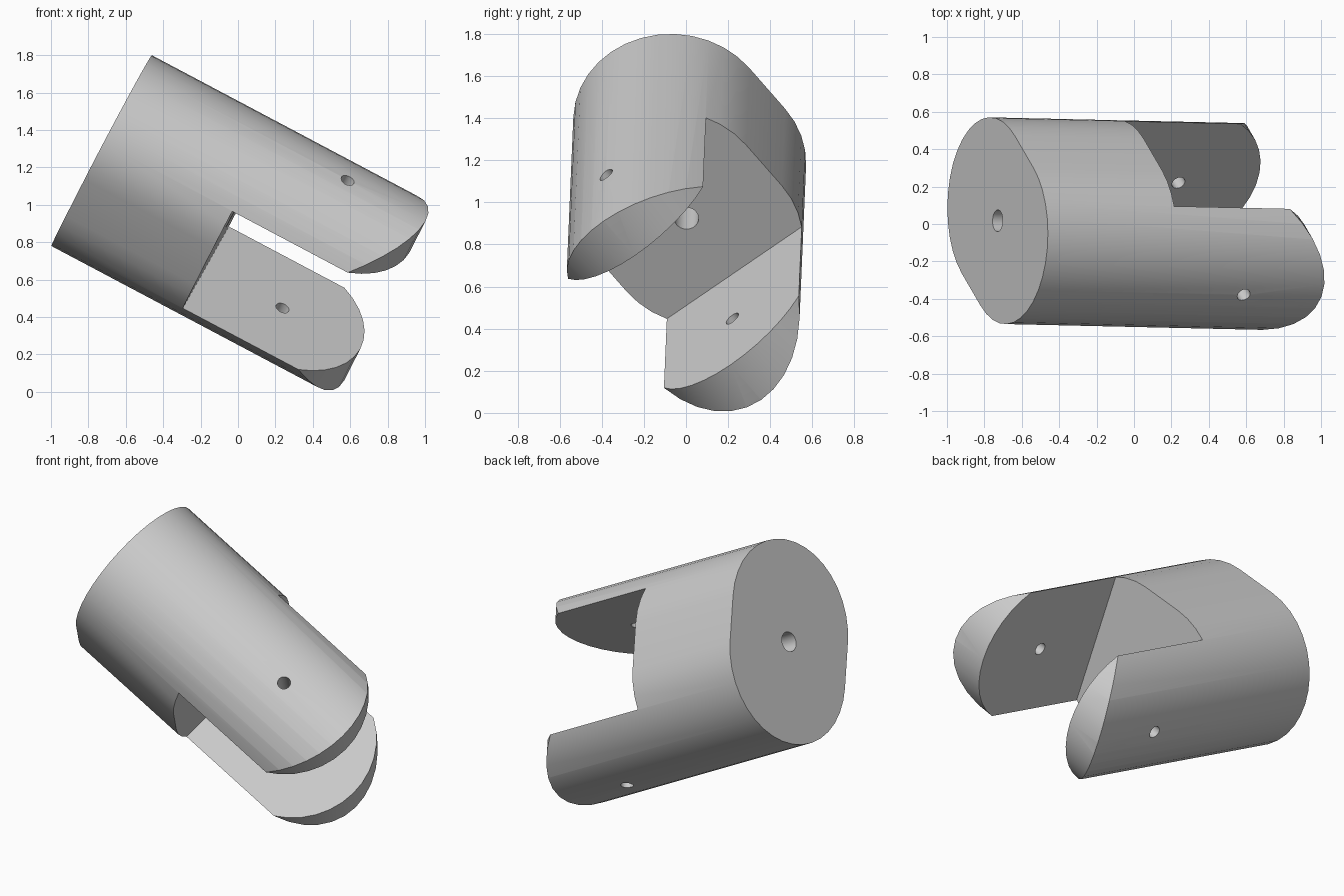
import bpy, bmesh, math
from mathutils import Matrix, Vector

cube = bpy.data.objects.get("Cube")
if cube:
    bpy.data.objects.remove(cube, do_unlink=True)

# Local frame: x along the body, y across the cheeks, z through the cheeks
R = 0.468          # rounding radius of the body section
SPREAD = 0.138     # half distance between the two rounding centres
BACK = -0.78       # closed end; the slot floor is at zero
PIN = 0.464        # pin hole and centre of the rounded tips
SLOT = 0.369       # half width of the slot

metal = bpy.data.materials.new("light grey metal")
grey = (0.6, 0.6, 0.6, 1)
metal.diffuse_color = grey
metal.use_nodes = True
metal.node_tree.nodes["Principled BSDF"].inputs["Base Color"].default_value = grey


def arc(cx, cy, r, start, end, n=18):
    steps = [math.radians(start + (end - start) * i / n) for i in range(n + 1)]
    return [(cx + r * math.cos(t), cy + r * math.sin(t)) for t in steps]


def prism(name, points, place, low, high):
    """Extrude a closed outline; place maps (u, v, depth) to local xyz."""
    bm = bmesh.new()
    face = bm.faces.new([bm.verts.new(place(u, v, low)) for u, v in points])
    side = bmesh.ops.extrude_face_region(bm, geom=[face])["geom"]
    shift = Vector(place(0, 0, high)) - Vector(place(0, 0, low))
    bmesh.ops.translate(bm, vec=shift, verts=[g for g in side if isinstance(g, bmesh.types.BMVert)])
    bmesh.ops.recalc_face_normals(bm, faces=bm.faces)
    mesh = bpy.data.meshes.new(name)
    bm.to_mesh(mesh)
    bm.free()
    mesh.materials.append(metal)
    obj = bpy.data.objects.new(name, mesh)
    bpy.context.collection.objects.link(obj)
    return obj


def along_x(u, v, d):
    return (d, u, v)


def along_z(u, v, d):
    return (u, v, d)


def cut(target, cutter, operation="DIFFERENCE"):
    cutter.hide_render = True
    mod = target.modifiers.new("cut", "BOOLEAN")
    mod.operation = operation
    mod.solver = "EXACT"
    mod.object = cutter
    bpy.context.view_layer.update()
    bpy.ops.object.modifier_apply(modifier=mod.name)
    bpy.data.objects.remove(cutter, do_unlink=True)


# Body with a stadium-shaped section
section = arc(0, SPREAD, R, 0, 180) + arc(0, -SPREAD, R, 180, 360)
body = prism("clevis_body", section, along_x, BACK, 1.1)
bpy.context.view_layer.objects.active = body
body.select_set(True)

# Rounded cheek tips
tip = R + 0.002
tongue = [(-1, tip), (-1, -tip)] + arc(PIN, 0, tip, -90, 90)
cut(body, prism("tip_shape", tongue, along_z, -1, 1), "INTERSECT")

# Slot between the cheeks
slot = [(0, -1), (2, -1), (2, 1), (0, 1)]
cut(body, prism("slot_cutter", slot, along_z, -SLOT, SLOT))

# Shaft hole and cross pin hole
cut(body, prism("shaft_cutter", arc(0, 0, 0.058, 0, 348.75, 31), along_x, -1, 0.2))
cut(body, prism("pin_cutter", arc(PIN, 0, 0.037, 0, 348.75, 31), along_z, -1, 1))

bpy.ops.object.shade_smooth_by_angle(angle=math.radians(30))

# Tilt into the resting pose
axis = Vector((0.883, -0.02, -0.468)).normalized()
across = Vector((0.298, 0.788, 0.54))
across = (across - axis * across.dot(axis)).normalized()
through = axis.cross(across)
turn = Matrix((axis, across, through)).transposed().to_4x4()
body.data.transform(Matrix.Translation((-0.04, 0.002, 0.924)) @ turn)
